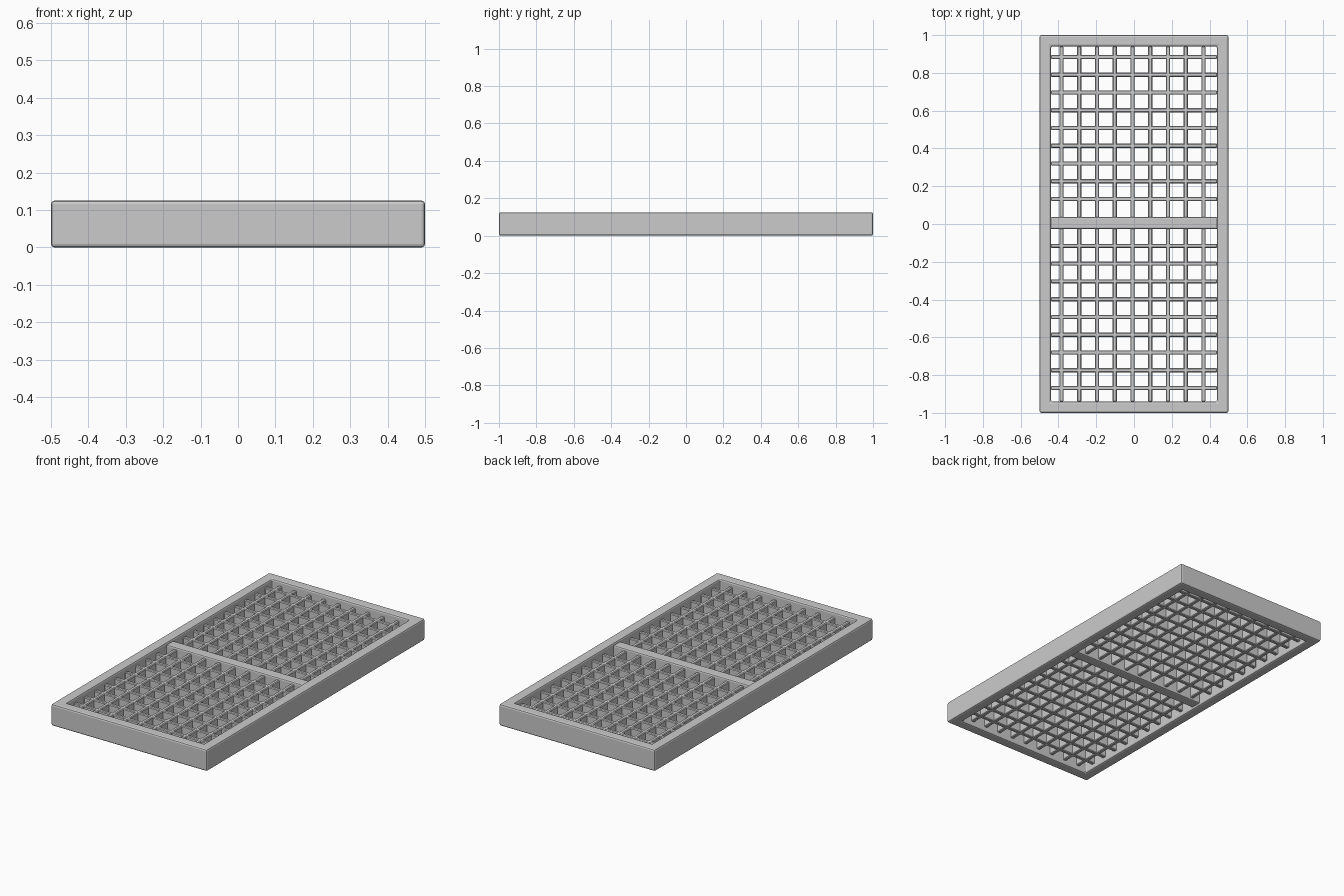
import bpy, bmesh

if "Cube" in bpy.data.objects:
    bpy.data.objects.remove(bpy.data.objects["Cube"])

HX, HY, H = 0.5, 1.0, 0.125      # outer half sizes and height
IX, IY = 0.44, 0.94              # half sizes of the opening
PITCH, THICK = 0.094, 0.022      # louver spacing and blade thickness
Z0, Z1 = 0.025, 0.1              # louver depth range


def add_box(bm, x0, x1, y0, y1, z0, z1):
    verts = bmesh.ops.create_cube(bm, size=1)["verts"]
    for v in verts:
        v.co.x = x1 if v.co.x > 0 else x0
        v.co.y = y1 if v.co.y > 0 else y0
        v.co.z = z1 if v.co.z > 0 else z0


def finish(bm, name, bevel, segments):
    bmesh.ops.recalc_face_normals(bm, faces=bm.faces)
    mesh = bpy.data.meshes.new(name)
    bm.to_mesh(mesh)
    bm.free()
    ob = bpy.data.objects.new(name, mesh)
    bpy.context.collection.objects.link(ob)
    mod = ob.modifiers.new("edge_bevel", 'BEVEL')
    mod.width = bevel
    mod.segments = segments
    mod.limit_method = 'ANGLE'
    return ob


# Outer frame: rectangular ring
bm = bmesh.new()
signs = [(-1, -1), (1, -1), (1, 1), (-1, 1)]
loops = [[bm.verts.new((sx * a, sy * b, z)) for sx, sy in signs]
         for a, b, z in [(HX, HY, 0), (HX, HY, H), (IX, IY, H), (IX, IY, 0)]]
for k in range(4):
    p, q = loops[k], loops[(k + 1) % 4]
    for i in range(4):
        j = (i + 1) % 4
        bm.faces.new((p[i], p[j], q[j], q[i]))
finish(bm, "frame", 0.009, 2)

# Centre divider between the two louver panels
bm = bmesh.new()
add_box(bm, -IX - 0.003, IX + 0.003, -0.027, 0.036, 0.012, 0.113)
finish(bm, "centre_divider", 0.008, 2)

# Louver blades: nine each way in both panels
t = THICK / 2
for panel, y0, y1, first in [("rear", 0.02, IY, 0.132), ("front", -IY, -0.01, -0.868)]:
    bm = bmesh.new()
    for i in range(9):
        x = -0.384 + PITCH * i
        add_box(bm, x - t, x + t, y0, y1, Z0, Z1)
        y = first + PITCH * i
        add_box(bm, -IX, IX, y - t, y + t, Z0, Z1)
    finish(bm, panel + "_louver_grid", 0.004, 1)
